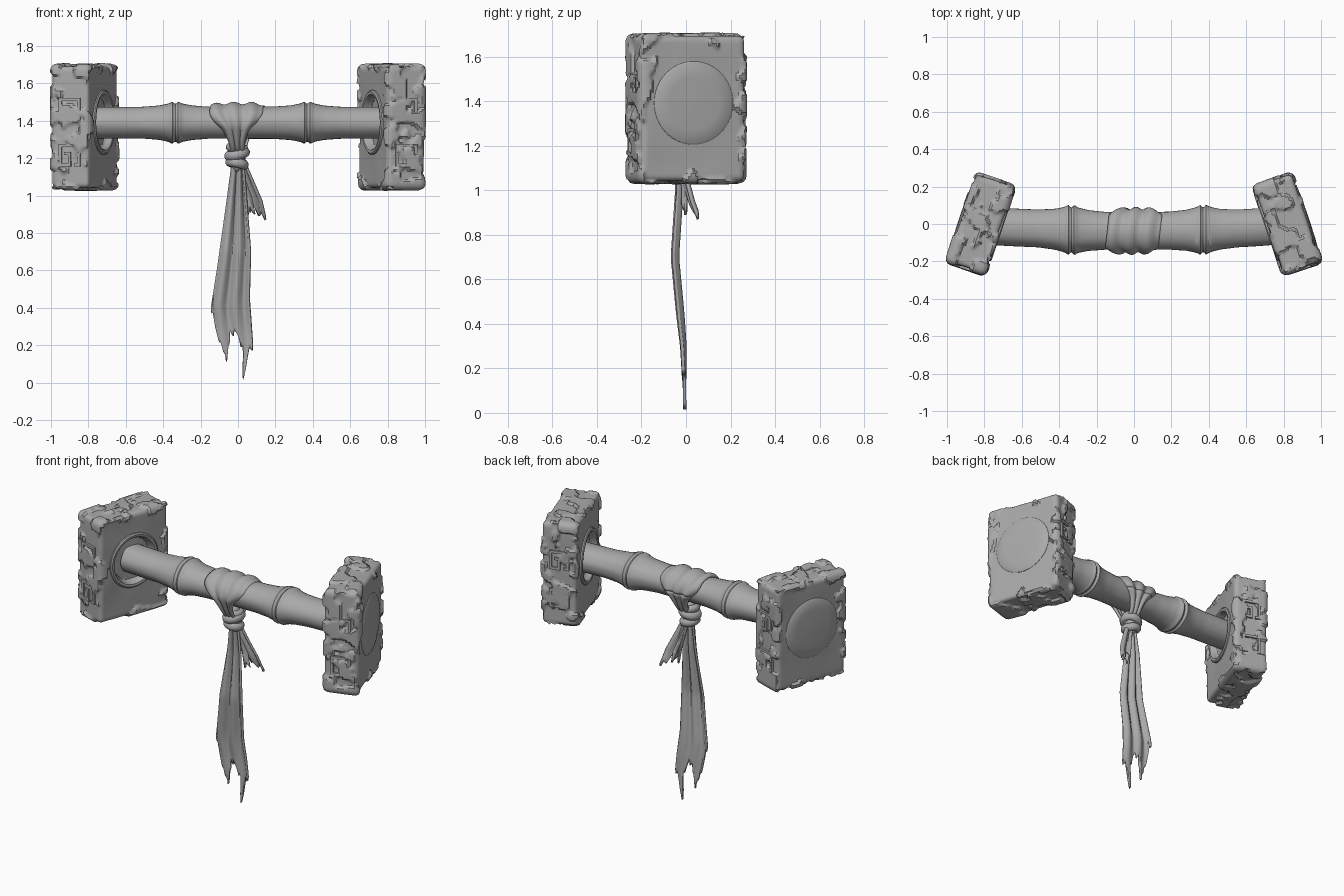
import bpy, bmesh, math
from mathutils import Vector, Matrix, noise

if "Cube" in bpy.data.objects:
    bpy.data.objects.remove(bpy.data.objects["Cube"])

GREY = (0.40, 0.40, 0.40, 1)
mat = bpy.data.materials.new("stone grey")
mat.use_nodes = True
mat.diffuse_color = GREY
mat.node_tree.nodes["Principled BSDF"].inputs["Base Color"].default_value = GREY


def finish(name, bm, world=None, angle=40, solid=0):
    """Turn a bmesh into a shaded, coloured object."""
    bmesh.ops.recalc_face_normals(bm, faces=bm.faces)
    mesh = bpy.data.meshes.new(name)
    bm.to_mesh(mesh)
    bm.free()
    mesh.materials.append(mat)
    ob = bpy.data.objects.new(name, mesh)
    bpy.context.collection.objects.link(ob)
    if world:
        ob.matrix_world = world
    if solid:
        mod = ob.modifiers.new("thickness", "SOLIDIFY")
        mod.thickness, mod.offset = solid, 0
    bpy.ops.object.select_all(action="DESELECT")
    ob.select_set(True)
    bpy.context.view_layer.objects.active = ob
    bpy.ops.object.shade_smooth_by_angle(angle=math.radians(angle))
    return ob


def lofted(rows, closed=False):
    """Skin rows of points; closed joins each row's ends."""
    bm = bmesh.new()
    grid = [[bm.verts.new(p) for p in row] for row in rows]
    n = len(grid[0])
    for a, b in zip(grid, grid[1:]):
        for i in range(n if closed else n - 1):
            j = (i + 1) % n
            bm.faces.new((a[i], a[j], b[j], b[i]))
    return bm


def interp(keys, t):
    """Piecewise linear lookup in (position, value) pairs."""
    for (t0, v0), (t1, v1) in zip(keys, keys[1:]):
        if t <= t1:
            return v0 + (v1 - v0) * max(0, t - t0) / (t1 - t0)
    return keys[-1][1]


def step(a, b, v):
    t = min(1, max(0, (v - a) / (b - a)))
    return t * t * (3 - 2 * t)


# Weathered stone heads
HALF = Vector((0.105, 0.245, 0.325))
DISC_Z = 0.025


def stone_block(name, world, seed):
    bm = bmesh.new()
    cell = 0.011
    for axis in range(3):
        u, v = (axis + 1) % 3, (axis + 2) % 3
        nu, nv = (round(2 * HALF[k] / cell) for k in (u, v))
        for sign in (-1, 1):
            grid = []
            for i in range(nu + 1):
                row = []
                for j in range(nv + 1):
                    p = Vector()
                    p[axis] = sign * HALF[axis]
                    p[u] = HALF[u] * (2 * i / nu - 1)
                    p[v] = HALF[v] * (2 * j / nv - 1)
                    row.append(bm.verts.new(p))
                grid.append(row)
            for i in range(nu):
                for j in range(nv):
                    bm.faces.new((grid[i][j], grid[i + 1][j],
                                  grid[i + 1][j + 1], grid[i][j + 1]))
    bmesh.ops.remove_doubles(bm, verts=bm.verts, dist=0.001)
    off = Vector((seed * 7.3, seed * 3.1, seed))
    for vert in bm.verts:
        p = vert.co.copy()
        # round the corners
        core = Vector([max(-h + 0.025, min(h - 0.025, c)) for c, h in zip(p, HALF)])
        normal = (p - core).normalized()
        q = core + normal * 0.025
        # ragged outer crust, hugging the edges on the broad faces
        ragged = noise.fractal(p * 9 + off, 1, 2, 3)
        rim = min(HALF.y - abs(p.y), HALF.z - abs(p.z))
        bias = -3.2 * max(0, rim - 0.01) * 4 if abs(normal.x) > 0.7 else 0.05
        q += normal * 0.014 * step(-0.02, 0.10, ragged + bias)
        q += normal * 0.004 * noise.noise(p * 6 - off)
        # socket for the handle
        radius = math.hypot(p.y, p.z - DISC_Z)
        if p.x < 0 and abs(normal.x) > 0.9:
            q.x += 0.03 * (1 - step(0.135, 0.15, radius))
        vert.co = q
    finish(name, bm, world, 35)


def turned(name, world, profile):
    """Revolve (radius, x) pairs around the local x axis."""
    rows = [[(x, r * math.cos(a), r * math.sin(a) + DISC_Z)
             for a in (math.tau * k / 48 for k in range(48))] for r, x in profile]
    finish(name, lofted(rows, True), world, 40)


# Square spiral laid out on a unit grid
SPIRAL = [(-2, -3), (-3, -3), (-3, 3), (3, 3), (3, -3), (0, -3), (0, 0.5), (1.2, 0.5)]


def fret(name, world, side, height):
    bm = bmesh.new()
    unit, half = 0.0175, 0.008
    for (x0, z0), (x1, z1) in zip(SPIRAL, SPIRAL[1:]):
        size = (abs(x1 - x0) * unit + 2 * half, 0.024, abs(z1 - z0) * unit + 2 * half)
        place = (side * (x0 + x1) * unit / 2, side * HALF.y, height + (z0 + z1) * unit / 2)
        bmesh.ops.create_cube(bm, size=1, matrix=Matrix.Translation(place) @ Matrix.Diagonal((*size, 1)))
    finish(name, bm, world, 30)


for label, sign in (("left", 1), ("right", -1)):
    turn = math.radians(18.7) + (math.pi if sign < 0 else 0)
    if sign < 0:
        turn = math.pi - math.radians(18.7)
    world = Matrix.Translation((sign * 0.82, 0, 1.367)) @ Matrix.Rotation(turn, 4, "Z")
    stone_block(label + "_stone_head", world, 2 + sign)
    turned(label + "_outer_disc", world, [(0.188, 0.09), (0.187, 0.107), (0.179, 0.113),
                                          (0.12, 0.117), (0.0005, 0.119)])
    turned(label + "_socket_rim", world, [(0.175, -0.09), (0.172, -0.112), (0.164, -0.118),
                                          (0.150, -0.116), (0.143, -0.108), (0.140, -0.07)])
    for side, face in ((-1, "front"), (1, "back")):
        for height, place in ((0.095, "upper"), (-0.15, "lower")):
            fret(f"{label}_{face}_{place}_fret", world, side, height)

# Bamboo handle: flared joints with a pinched groove
NODES = (-0.335, 0.37)
BAR_Z = 1.39


def bar_y(x):
    return -0.037 + 0.045 * x * x


rows = []
stations = sorted([i * 0.02 - 0.76 for i in range(77)] +
                  [n + d for n in NODES for d in (-0.03, -0.022, -0.014, -0.006, 0, 0.006, 0.014, 0.022, 0.03)])
JOINT = [(0, 0.104), (0.006, 0.106), (0.014, 0.114), (0.024, 0.112), (0.034, 0.105),
         (0.09, 0.094), (0.18, 0.087), (0.4, 0.087)]
for x in stations:
    r = interp(JOINT, min(abs(x - n) for n in NODES))
    ring = []
    for k in range(32):
        a = math.tau * k / 32
        rr = r * (1 + 0.025 * noise.noise((x * 3, 3 * math.cos(a), 3 * math.sin(a))))
        ring.append((x, bar_y(x) + 1.16 * rr * math.cos(a), BAR_Z + 0.98 * rr * math.sin(a)))
    rows.append(ring)
finish("bamboo_handle", lofted(rows, True), None, 35)

# Cloth wrapped over the handle, gathered toward the knot
rows = []
for i in range(49):
    a = math.tau * i / 48
    down = (1 - math.sin(a)) / 2
    width = 0.14 - 0.105 * step(0.15, 0.95, down)
    row = []
    for j in range(25):
        s = j / 12 - 1
        fold = 0.007 * math.cos(s * 9 + 1.5 * math.sin(a)) - 0.010 * abs(s) ** 4
        r = 0.104 + fold
        y = math.cos(a) * r * 1.1 * (1 - 0.15 * step(0.5, 0.9, down))
        z = math.sin(a) * r - 0.05 * step(0.6, 1, down)
        row.append((s * width + 0.012 * math.cos(a), -0.037 + y, BAR_Z + z - 0.006))
    rows.append(row)
finish("cloth_wrap", lofted(rows), None, 60, 0.014)

# Knot: stacked tilted coils and a crossing loop
COILS = [(1.255, 0.040, 0.020, 8, 4), (1.222, 0.047, 0.023, -14, 6), (1.172, 0.041, 0.022, 12, -5)]
for k, (z, big, small, tilt, lean) in enumerate(COILS):
    rows = []
    for i in range(33):
        a = math.tau * i / 32
        rows.append([((big + small * math.cos(b)) * math.cos(a),
                      (big + small * math.cos(b)) * math.sin(a), small * 1.15 * math.sin(b))
                     for b in (math.tau * j / 12 for j in range(12))])
    bm = lofted(rows, True)
    bmesh.ops.remove_doubles(bm, verts=bm.verts, dist=0.0005)
    world = (Matrix.Translation((-0.005, -0.035, z)) @ Matrix.Rotation(math.radians(tilt), 4, "Y")
             @ Matrix.Rotation(math.radians(lean), 4, "X"))
    finish(f"knot_coil_{k + 1}", bm, world, 60)
bm = bmesh.new()
bmesh.ops.create_uvsphere(bm, u_segments=16, v_segments=10, radius=1)
finish("knot_core", bm, Matrix.Translation((-0.004, -0.035, 1.215)) @ Matrix.Diagonal((0.045, 0.045, 0.09, 1)), 60)


def cloth_tail(name, top, hem, left, right, depth, folds, amp, cols=44, steps=36):
    """Hanging strip with a torn hem; edges and depth are looked up by height."""
    rows = []
    for j in range(steps + 1):
        row = []
        for i in range(cols + 1):
            u = i / cols
            z = top + (interp(hem, u) - top) * j / steps
            x0, x1 = interp(left, z), interp(right, z)
            fold = amp * math.cos(u * folds) * step(0.0, 0.5, z)
            row.append((x0 + (x1 - x0) * u, interp(depth, z) + fold, z))
        rows.append(row)
    finish(name, lofted(rows), None, 50, 0.014)


cloth_tail("long_tail", 1.19,
           [(0, 0.37), (0.05, 0.38), (0.07, 0.29), (0.11, 0.22), (0.17, 0.21), (0.19, 0.17), (0.27, 0.15),
            (0.31, 0.09), (0.34, 0.2), (0.38, 0.21), (0.42, 0.28), (0.5, 0.25), (0.54, 0.29),
            (0.63, 0.25), (0.68, 0.19), (0.74, 0.2), (0.78, 0.05), (0.81, 0.005), (0.87, 0.08),
            (0.9, 0.19), (1, 0.17)],
           [(0.2, -0.12), (0.4, -0.145), (0.6, -0.113), (0.9, -0.07), (1.15, -0.035)],
           [(0, 0.06), (0.2, 0.08), (0.45, 0.06), (0.7, 0.066), (0.9, 0.05), (1.15, 0.03)],
           [(0, -0.005), (0.3, -0.012), (0.7, -0.05), (1, -0.03), (1.19, -0.035)], 15, 0.012)
cloth_tail("short_tail_front", 1.19, [(0, 0.91), (0.3, 0.96), (0.55, 0.89), (0.8, 0.91), (1, 0.87)],
           [(0.9, 0.07), (1.15, 0.0)], [(0.88, 0.147), (0.97, 0.127), (1.17, 0.04)],
           [(0.87, 0.055), (0.95, 0.025), (1.1, -0.015), (1.19, -0.03)], 8, 0.009, 16, 16)
cloth_tail("short_tail_back", 1.17, [(0, 0.89), (0.5, 0.94), (1, 0.9)],
           [(0.88, 0.055), (1.15, 0.0)], [(0.9, 0.09), (1.15, 0.035)],
           [(0.88, -0.01), (1.0, -0.005), (1.17, -0.025)], 6, 0.008, 12, 12)
